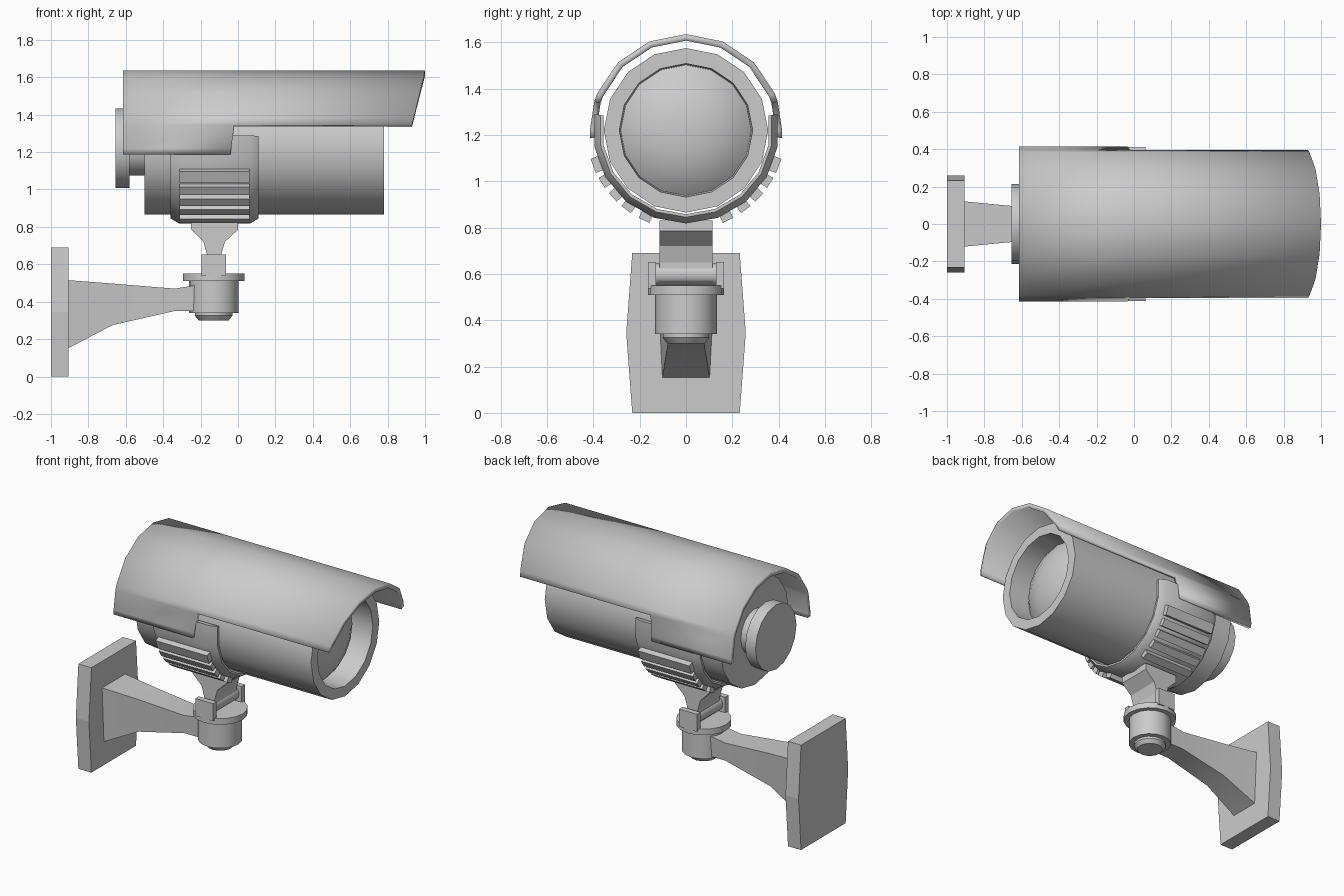
import bpy, bmesh, math
from mathutils import Matrix, Vector

if "Cube" in bpy.data.objects:
    bpy.data.objects.remove(bpy.data.objects["Cube"])

CZ = 1.22  # height of the camera axis


def finish(name, bm, smooth=True, fix=True):
    bmesh.ops.remove_doubles(bm, verts=bm.verts, dist=1e-5)
    if fix:
        bmesh.ops.recalc_face_normals(bm, faces=bm.faces)
    me = bpy.data.meshes.new(name)
    bm.to_mesh(me)
    bm.free()
    ob = bpy.data.objects.new(name, me)
    bpy.context.collection.objects.link(ob)
    bpy.context.view_layer.objects.active = ob
    bpy.ops.object.select_all(action='DESELECT')
    ob.select_set(True)
    if smooth:
        bpy.ops.object.shade_smooth_by_angle(angle=math.radians(32))
    return ob


def lathe(name, prof, axis='X', centre=(0, 0, 0), segs=16, arc=None):
    """Revolve (along-axis, radius) points; arc = start/end degrees of a closed section."""
    bm = bmesh.new()
    c = Vector(centre)
    a0, a1 = arc or (0, 360)
    rings = []
    for i in range(segs + 1):
        t = math.radians(a0 + (a1 - a0) * i / segs)
        s, k = math.sin(t), math.cos(t)
        ring = []
        for a, r in prof:
            p = {'X': (a, r * s, r * k), 'Y': (r * s, a, r * k), 'Z': (r * s, r * k, a)}[axis]
            ring.append(bm.verts.new(c + Vector(p)))
        rings.append(ring)
    n = len(prof)
    for r0, r1 in zip(rings, rings[1:]):
        for j in range(n if arc else n - 1):
            k = (j + 1) % n
            bm.faces.new((r0[j], r0[k], r1[k], r1[j]))
    if arc:
        bm.faces.new(rings[0])
        bm.faces.new(rings[-1])
    bmesh.ops.dissolve_degenerate(bm, dist=1e-6, edges=bm.edges)
    return finish(name, bm)


def loft(name, sections, smooth=False):
    """Skin equal-length closed loops and cap both ends."""
    bm = bmesh.new()
    loops = [[bm.verts.new(p) for p in s] for s in sections]
    n = len(loops[0])
    for l0, l1 in zip(loops, loops[1:]):
        for j in range(n):
            k = (j + 1) % n
            bm.faces.new((l0[j], l0[k], l1[k], l1[j]))
    bm.faces.new(loops[0])
    bm.faces.new(loops[-1])
    return finish(name, bm, smooth)


def box(name, size, matrix):
    bm = bmesh.new()
    bmesh.ops.create_cube(bm, size=1, matrix=matrix @ Matrix.Diagonal((*size, 1)))
    return finish(name, bm, False)


# Camera housing with recessed domed lens
lathe("housing", [(-.5, 0), (-.5, .355), (.78, .355), (.78, .288), (.63, .282)], centre=(0, 0, CZ))
lathe("lens", [(.63, .284), (.665, .24), (.70, .17), (.72, .09), (.725, 0)], centre=(0, 0, CZ))

# Rear cable cap
lathe("rear_cap", [(-.655, 0), (-.655, .213), (-.58, .213), (-.58, .145), (-.49, .145)],
      centre=(0, 0, CZ))

# Sun visor: curved sheet with stepped sides and slanted front
R = .415
half = [0, 22.5, 45, 67.5, 72.5, 90, 94.5]
angles = [-a for a in half[:0:-1]] + half
bm = bmesh.new()
rows = []
for a in angles:
    t = math.radians(a)
    y, z = R * math.sin(t), CZ + R * math.cos(t)
    xs = (-.615, -.04 + .02 * min(1, max(0, (z - 1.19) / .155)), .93 + .07 * (z - 1.345) / .29)
    rows.append([bm.verts.new((x, y, z)) for x in xs])
for i in range(len(angles) - 1):
    for j in range(2):
        if j == 0 or max(abs(angles[i]), abs(angles[i + 1])) < 73:
            bm.faces.new((rows[i][j], rows[i][j + 1], rows[i + 1][j + 1], rows[i + 1][j]))
bmesh.ops.delete(bm, geom=[v for v in bm.verts if not v.link_faces], context='VERTS')
visor = finish("sun_visor", bm, True, False)
sol = visor.modifiers.new("thickness", 'SOLIDIFY')
sol.thickness, sol.offset = .028, -1
bpy.context.view_layer.objects.active = visor
bpy.ops.object.modifier_move_to_index(modifier="thickness", index=0)

# Cradle under the housing, with grip ribs
lathe("cradle", [(-.36, .362), (.11, .362), (.11, .375), (.065, .402), (-.315, .402), (-.36, .375)],
      centre=(0, 0, CZ), segs=10, arc=(80, 280))
for side in (-1, 1):
    for i, a in enumerate((21, 32, 42.5, 53, 65)):
        m = (Matrix.Translation((-.125, 0, CZ)) @ Matrix.Rotation(side * math.radians(90 + a), 4, 'X')
             @ Matrix.Translation((0, 0, .412)))
        box(f"cradle_rib_{'left' if side < 0 else 'right'}_{i + 1}",
            (.375, .065 if i == 0 else .05, .034), m)

# Tapered stem joining cradle and hinge
prof = [(.055, .03), (.055, .04), (.085, .045), (.125, .12)]
stem_side = [(-.165, .57), (-.165, .65), (-.185, .72), (-.25, .785), (-.25, .83),
             (.0, .83), (.0, .785), (-.07, .72), (-.09, .65), (-.09, .57)]
loft("stem", [[(x, y, z) for x, z in stem_side] for y in (-.115, .115)])

# Hinge barrel and yoke ears
lathe("hinge_barrel", [(-.135, 0), (-.135, .048), (.135, .048), (.135, 0)], 'Y', (-.13, 0, .598), 12)
for side, label in ((-1, "left"), (1, "right")):
    box(f"yoke_ear_{label}", (.13, .036, .115), Matrix.Translation((-.13, side * .147, .595)))

# Swivel: flange, barrel and bottom nut
lathe("swivel", [(.55, 0), (.55, .165), (.51, .165), (.51, .133), (.34, .133), (.34, .1),
                 (.325, .1), (.30, .08), (.30, 0)], 'Z', (-.13, 0, 0), 16)

# Tapered support arm: x, low z, high z, low half width, high half width
arm = [(-.92, .145, .516, .103, .122), (-.67, .275, .497, .082, .098),
       (-.34, .35, .47, .073, .08), (-.18, .352, .495, .073, .08)]
loft("support_arm", [[(x, -wl, lo), (x, wl, lo), (x, wh, hi), (x, -wh, hi)]
                     for x, lo, hi, wl, wh in arm], True)

# Wall plate with bowed sides
plate = [(-.232, 0), (.232, 0), (.258, .345), (.232, .69), (-.232, .69), (-.258, .345)]
loft("wall_plate", [[(x, y, z) for y, z in plate] for x in (-1, -.905)])
